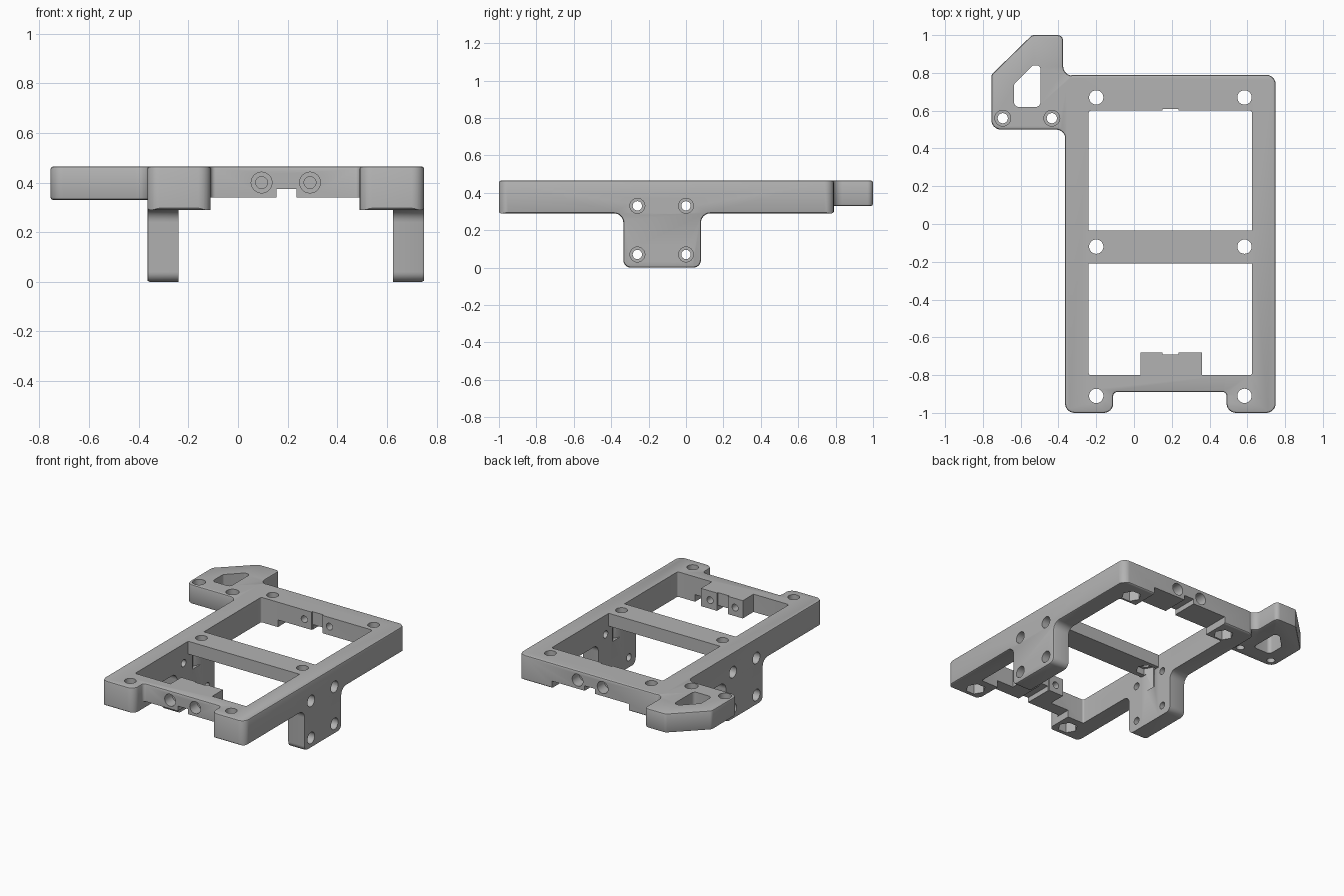
import bpy, bmesh, math
from mathutils import Vector

cube = bpy.data.objects.get("Cube")
if cube:
    bpy.data.objects.remove(cube, do_unlink=True)

grey = bpy.data.materials.new("light grey")
grey.use_nodes = True
GREY = (0.45, 0.45, 0.45, 1)
grey.diffuse_color = GREY
grey.node_tree.nodes["Principled BSDF"].inputs["Base Color"].default_value = GREY


def rounded(points, steps=6):
    """Outline from (a, b, optional radius) corners."""
    out = []
    for i, q in enumerate(points):
        p = Vector(q[:2])
        r = q[2] if len(q) > 2 else 0
        if not r:
            out.append(p)
            continue
        u = (Vector(points[i - 1][:2]) - p).normalized()
        v = (Vector(points[(i + 1) % len(points)][:2]) - p).normalized()
        half = u.angle(v) / 2
        t = r / math.tan(half)
        centre = p + (u + v).normalized() * r / math.sin(half)
        a = (p + u * t - centre).normalized()
        b = (p + v * t - centre).normalized()
        out += [centre + a.slerp(b, k / steps).normalized() * r for k in range(steps + 1)]
    return out


def prism(name, points, lo, hi, axis="z", bevel=0.0):
    """Outline extruded from lo to hi along an axis."""
    place = {"x": lambda p, h: (h, p.x, p.y),
             "y": lambda p, h: (p.x, h, p.y),
             "z": lambda p, h: (p.x, p.y, h)}[axis]
    outline = rounded(points)
    bm = bmesh.new()
    low, high = [[bm.verts.new(place(p, h)) for p in outline] for h in (lo, hi)]
    caps = [bm.faces.new(low), bm.faces.new(high)]
    for i in range(len(outline)):
        bm.faces.new((low[i - 1], low[i], high[i], high[i - 1]))
    bmesh.ops.recalc_face_normals(bm, faces=bm.faces)
    if bevel:
        rims = [e for f in caps for e in f.edges]
        bmesh.ops.bevel(bm, geom=rims, offset=bevel, segments=2, profile=0.5, affect="EDGES")
    mesh = bpy.data.meshes.new(name)
    bm.to_mesh(mesh)
    bm.free()
    mesh.materials.append(grey)
    obj = bpy.data.objects.new(name, mesh)
    bpy.context.collection.objects.link(obj)
    return obj


def combine(target, tool, operation="DIFFERENCE"):
    bpy.context.view_layer.objects.active = target
    mod = target.modifiers.new("combine", "BOOLEAN")
    mod.operation, mod.solver, mod.object = operation, "EXACT", tool
    bpy.ops.object.modifier_apply(modifier=mod.name)
    bpy.data.objects.remove(tool, do_unlink=True)


def box(x0, x1, y0, y1):
    return [(x0, y0), (x1, y0), (x1, y1), (x0, y1)]


def drill(target, a, b, r, lo, hi, axis="z", sides=24):
    pts = [(a + r * math.cos(math.tau * k / sides), b + r * math.sin(math.tau * k / sides))
           for k in range(sides)]
    combine(target, prism("drill", pts, lo, hi, axis))


TOP, BOTTOM = 0.465, 0.29
LEFT, RIGHT = -0.365, 0.75

# Frame: top outline crossed with the side profile that includes the legs
frame = prism("mounting_frame", [
    (LEFT, -1, 0.05), (-0.11, -1, 0.05), (-0.11, -0.89, 0.02), (0.49, -0.89, 0.02),
    (0.49, -1, 0.05), (RIGHT, -1, 0.05), (RIGHT, 0.79, 0.05), (LEFT, 0.79, 0.05)],
    -0.1, TOP, bevel=0.01)
side = prism("side_profile", [
    (-1.002, 0.6), (-1.002, BOTTOM, 0.014), (-0.335, BOTTOM, 0.05), (-0.335, 0, 0.04),
    (0.08, 0, 0.04), (0.08, BOTTOM, 0.05), (0.792, BOTTOM, 0.014), (0.792, 0.6)],
    LEFT - 0.002, RIGHT + 0.002, "x", bevel=0.012)
combine(frame, side, "INTERSECT")

# Underside clearances: raised end walls, thin cross bar, cable groove
combine(frame, prism("end_clearance", box(-0.11, 0.49, -1.2, 1.2), -0.2, 0.34))
combine(frame, prism("bar_clearance", box(-0.24, 0.625, -0.6, 0.5), -0.3, 0.375))
combine(frame, prism("groove", box(0.155, 0.235, -1.3, 1.3), -0.4, 0.375))

# Windows, the front one stepping around the clamp block
c = 0.012
combine(frame, prism("front_window", [
    (-0.24, -0.8, c), (0.035, -0.8), (0.035, -0.68), (0.15, -0.68), (0.15, -0.69),
    (0.235, -0.69), (0.235, -0.68), (0.36, -0.68), (0.36, -0.8), (0.625, -0.8, c),
    (0.625, -0.21), (-0.24, -0.21)], -0.5, 0.7))
combine(frame, prism("back_window", [
    (-0.24, -0.035), (0.625, -0.035), (0.625, 0.6, c), (0.235, 0.6), (0.235, 0.61),
    (0.15, 0.61), (0.15, 0.6), (-0.24, 0.6, c)], -0.5, 0.7))

# Side arm with its window
arm = prism("side_arm", [
    (-0.755, 0.5, 0.05), (-0.363, 0.5, 0.05), (-0.363, 0.42), (-0.29, 0.42), (-0.29, 0.785),
    (-0.375, 0.785, 0.05), (-0.375, 1, 0.03), (-0.54, 1, 0.03), (-0.755, 0.79, 0.03)],
    0.33, TOP, bevel=0.01)
combine(frame, arm, "UNION")
combine(frame, prism("arm_window", [
    (-0.635, 0.62, 0.025), (-0.495, 0.62, 0.025), (-0.495, 0.84, 0.02),
    (-0.535, 0.84, 0.015), (-0.635, 0.74, 0.02)], 0.2, 0.6))

# Arm screw holes, counterbored from above
for x in (-0.695, -0.435):
    drill(frame, x, 0.56, 0.027, 0.1, 0.6)
    drill(frame, x, 0.56, 0.042, 0.39, 0.6)

# Vertical screw holes with hexagonal nut pockets below
for x in (-0.2, 0.585):
    for y in (-0.91, -0.12, 0.67):
        middle = y == -0.12
        drill(frame, x, y, 0.038, 0.25, 0.6)
        drill(frame, x, y, 0.065, 0.25, 0.42 if middle else 0.36, sides=6)

# Leg screw holes, counterbored from the outside
for y in (-0.26, 0):
    for z in (0.07, 0.33):
        drill(frame, y, z, 0.025, -0.5, 0.9, "x")
        drill(frame, y, z, 0.04, RIGHT - 0.07, 0.9, "x")
        drill(frame, y, z, 0.04, -0.5, LEFT + 0.07, "x")

# End wall screw holes, counterbored from the outside
for x in (0.095, 0.29):
    drill(frame, x, 0.4, 0.024, -1.2, -0.6, "y")
    drill(frame, x, 0.4, 0.042, -1.2, -0.81, "y")
    drill(frame, x, 0.4, 0.024, 0.5, 1.2, "y")
    drill(frame, x, 0.4, 0.042, 0.71, 1.2, "y")

bpy.ops.object.select_all(action="DESELECT")
frame.select_set(True)
bpy.context.view_layer.objects.active = frame
bpy.ops.object.shade_smooth_by_angle(angle=math.radians(35))
